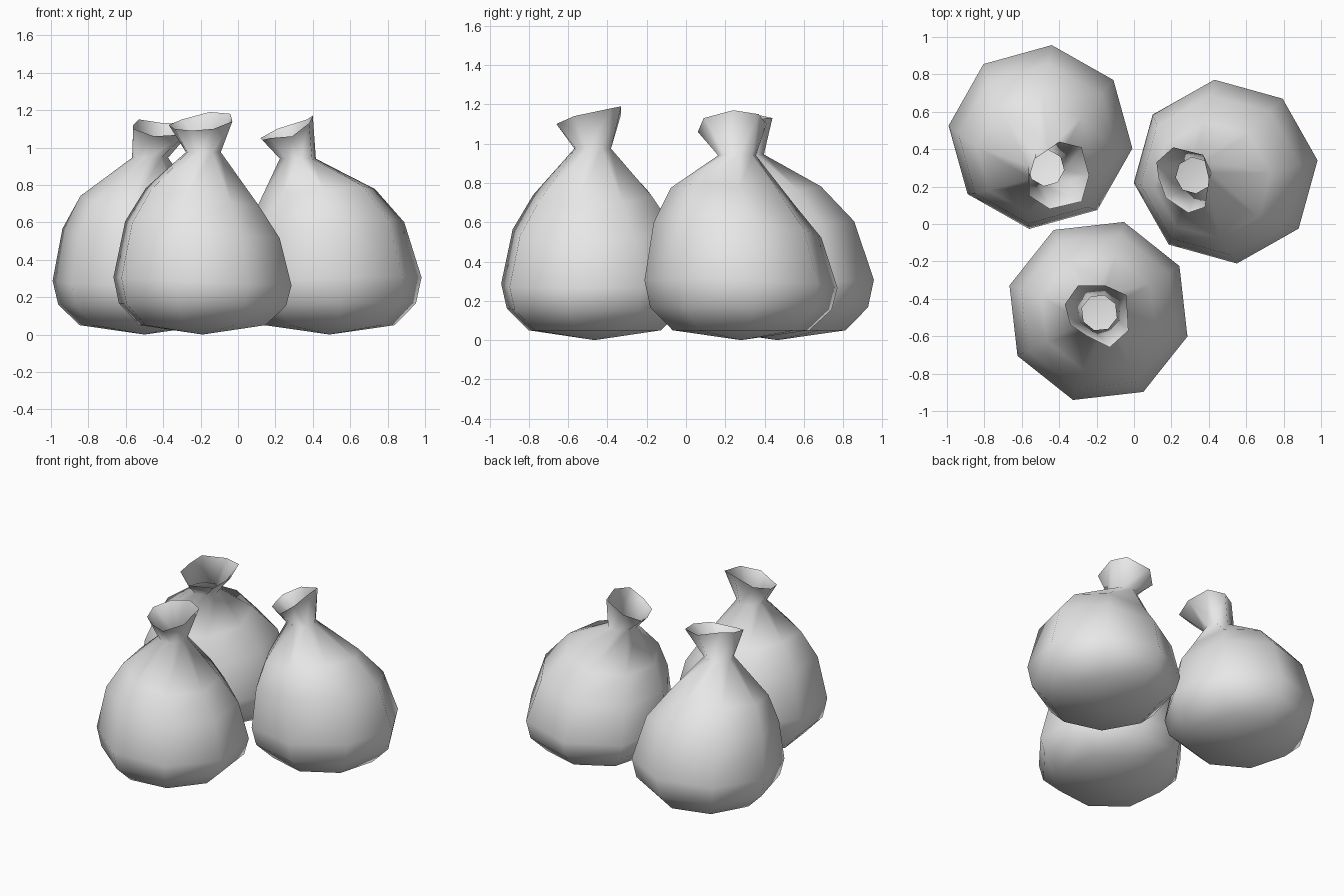
import bpy, bmesh, math

if "Cube" in bpy.data.objects:
    bpy.data.objects.remove(bpy.data.objects["Cube"])

cloth = bpy.data.materials.new("grey_cloth")
cloth.diffuse_color = (0.8, 0.8, 0.8, 1.0)
cloth.use_nodes = True
cloth.node_tree.nodes["Principled BSDF"].inputs["Base Color"].default_value = cloth.diffuse_color

SIDES = 8
# body rings: height, radius, share of shoulder lean, share of tilt
RINGS = [(0.05, 0.35, 0.0, 0.0), (0.16, 0.465, 0.0, 0.1), (0.285, 0.495, 0.0, 0.3),
         (0.56, 0.43, 0.4, 0.7), (0.735, 0.315, 1.0, 1.0)]


def make_sack(name, centre, start, lean, tilt, neck, rim):
    """Round-bottomed sack with a tied neck and a flared open mouth."""
    bm = bmesh.new()
    cx, cy = centre
    angles = [math.radians(start - 360 / SIDES * i) for i in range(SIDES)]
    loops = []
    # body
    for z, r, ls, ts in RINGS:
        loop = []
        for a in angles:
            dx, dy = r * math.cos(a), r * math.sin(a)
            dz = ts * (tilt[0] * dx + tilt[1] * dy)
            loop.append(bm.verts.new((cx + dx + ls * lean[0], cy + dy + ls * lean[1], z + dz)))
        loops.append(loop)
    # tied neck
    loops.append([bm.verts.new((neck[0] + 0.097 * math.cos(a), neck[1] + 0.097 * math.sin(a), neck[2]))
                  for a in angles])
    # open mouth
    loops.append([bm.verts.new(p) for p in rim])
    for low, high in zip(loops, loops[1:]):
        for i in range(SIDES):
            j = (i + 1) % SIDES
            bm.faces.new((low[j], low[i], high[i], high[j]))
    # shallow pointed underside
    pole = bm.verts.new((cx, cy, 0.0))
    for i in range(SIDES):
        bm.faces.new((pole, loops[0][i], loops[0][(i + 1) % SIDES]))
    bmesh.ops.recalc_face_normals(bm, faces=bm.faces[:])
    for f in bm.faces:
        f.smooth = True
    mesh = bpy.data.meshes.new(name)
    bm.to_mesh(mesh)
    bm.free()
    mesh.materials.append(cloth)
    bpy.context.collection.objects.link(bpy.data.objects.new(name, mesh))


make_sack("back_left_sack", (-0.5, 0.465), 83, (-0.03, -0.09), (0.0, 0.15), (-0.47, 0.30, 0.945),
          [(-0.40, 0.44, 1.13), (-0.28, 0.41, 1.13), (-0.24, 0.26, 1.10), (-0.28, 0.12, 1.07),
           (-0.45, 0.08, 1.06), (-0.56, 0.15, 1.10), (-0.56, 0.25, 1.12), (-0.53, 0.35, 1.15)])

make_sack("right_sack", (0.49, 0.28), 97, (-0.07, -0.045), (0.15, -0.11), (0.32, 0.26, 0.94),
          [(0.21, 0.41, 1.10), (0.37, 0.37, 1.15), (0.40, 0.24, 1.17), (0.38, 0.09, 1.13),
           (0.29, 0.06, 1.06), (0.17, 0.14, 1.05), (0.13, 0.25, 1.04), (0.12, 0.33, 1.05)])

make_sack("front_sack", (-0.19, -0.465), 74, (0.0, -0.01), (-0.15, 0.03), (-0.185, -0.475, 0.975),
          [(-0.15, -0.33, 1.19), (-0.04, -0.38, 1.18), (-0.03, -0.57, 1.14), (-0.13, -0.66, 1.10),
           (-0.25, -0.60, 1.09), (-0.34, -0.54, 1.10), (-0.37, -0.43, 1.12), (-0.30, -0.33, 1.15)])
